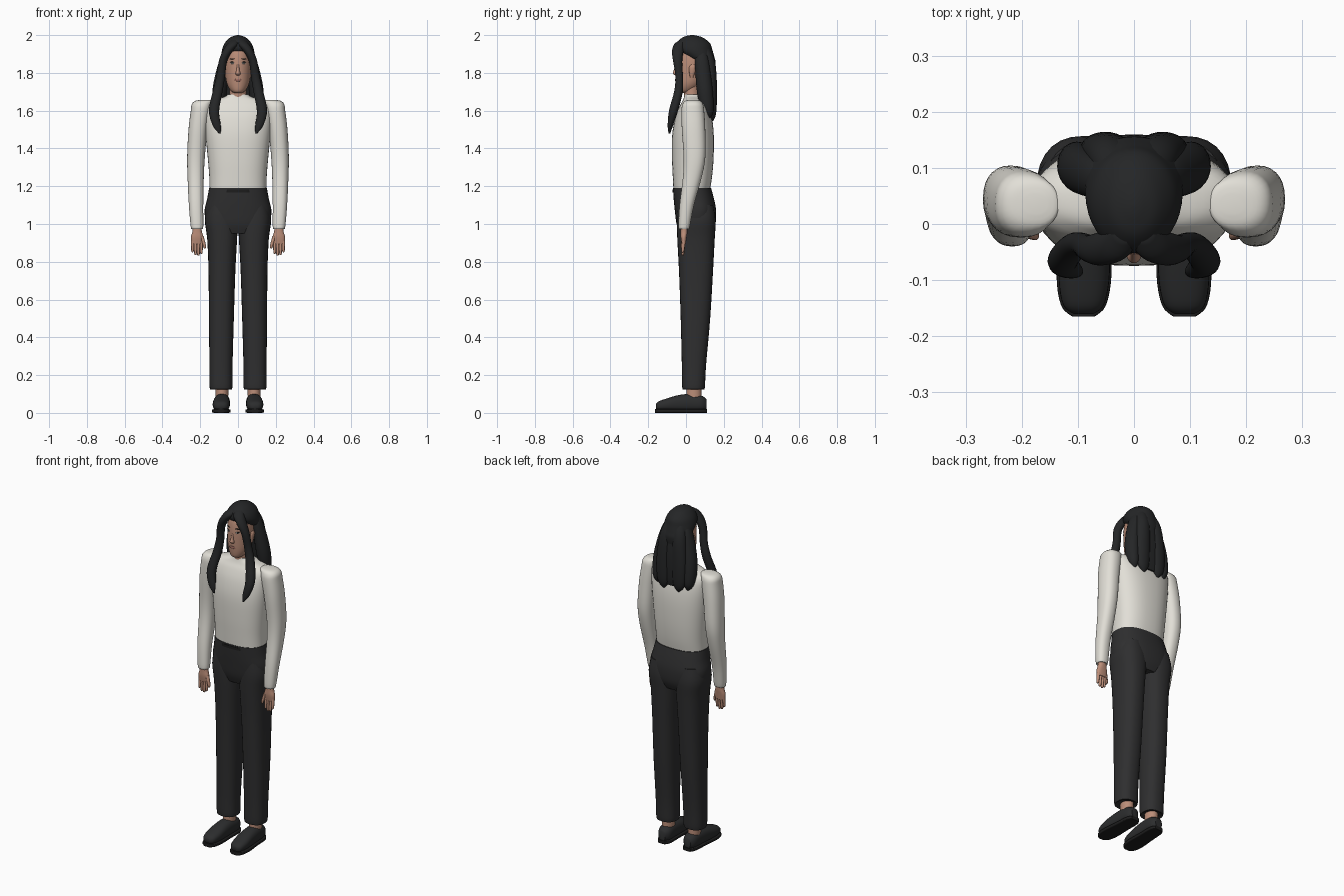
import bpy, math
from mathutils import Vector


def material(name, rgb):
    m = bpy.data.materials.new(name)
    m.diffuse_color = (*rgb, 1)
    return m


CREAM = material("cream knit", (0.76, 0.74, 0.68))
CHARCOAL = material("charcoal cloth", (0.028, 0.028, 0.029))
BELT = material("belt black", (0.012, 0.012, 0.012))
HAIR = material("black hair", (0.018, 0.019, 0.020))
SHOE = material("shoe grey", (0.025, 0.026, 0.027))
SKIN = material("skin", (0.50, 0.27, 0.19))
LIP = material("lips", (0.34, 0.15, 0.12))
DARK = material("eye dark", (0.02, 0.015, 0.012))
WHITE = material("eye white", (0.7, 0.68, 0.65))


def smooth_rings(rings, steps):
    """Catmull-Rom curve through the ring values."""
    out = []
    for i in range(len(rings) - 1):
        p = [rings[min(max(i + k, 0), len(rings) - 1)] for k in (-1, 0, 1, 2)]
        for s in range(steps):
            t = s / steps
            out.append([0.5 * (2 * b + (c - a) * t + (2 * a - 5 * b + 4 * c - d) * t * t
                               + (3 * b - a - 3 * c + d) * t ** 3) for a, b, c, d in zip(*p)])
    return out + [list(rings[-1])]


def loft(name, rings, mat, power=2.0, axis="z", side=1, n=28, steps=4):
    """Closed tube; each ring is (level, centre 1, centre 2, radius 1, radius 2)."""
    verts, faces = [], []
    sections = smooth_rings(rings, steps)
    for lv, c1, c2, r1, r2 in sections:
        r1, r2 = max(r1, 0.001), max(r2, 0.001)
        for k in range(n):
            a = 2 * math.pi * k / n
            c, s = math.cos(a), math.sin(a)
            u = c1 + r1 * math.copysign(abs(c) ** (2 / power), c)
            v = c2 + r2 * math.copysign(abs(s) ** (2 / power), s)
            verts.append((side * u, v, lv) if axis == "z" else (side * u, lv, v))
    for i in range(len(sections) - 1):
        for k in range(n):
            j = (k + 1) % n
            faces.append((i * n + k, i * n + j, (i + 1) * n + j, (i + 1) * n + k))
    faces += [tuple(range(n)), tuple(range(len(verts) - n, len(verts)))]
    me = bpy.data.meshes.new(name)
    me.from_pydata(verts, [], faces)
    ob = bpy.data.objects.new(name, me)
    bpy.context.collection.objects.link(ob)
    me.materials.append(mat)
    bpy.ops.object.select_all(action="DESELECT")
    bpy.context.view_layer.objects.active = ob
    ob.select_set(True)
    bpy.ops.object.mode_set(mode="EDIT")
    bpy.ops.mesh.select_all(action="SELECT")
    bpy.ops.mesh.normals_make_consistent(inside=False)
    bpy.ops.object.mode_set(mode="OBJECT")
    bpy.ops.object.shade_smooth_by_angle(angle=math.radians(50))
    return ob


# Sweater body, collar and neck
loft("sweater", [(1.175, 0, 0.030, 0.150, 0.096), (1.25, 0, 0.034, 0.152, 0.104),
                 (1.35, 0, 0.036, 0.160, 0.110), (1.47, 0, 0.037, 0.172, 0.110),
                 (1.56, 0, 0.040, 0.180, 0.098), (1.62, 0, 0.042, 0.180, 0.078),
                 (1.652, 0, 0.042, 0.140, 0.060), (1.672, 0, 0.040, 0.075, 0.050),
                 (1.685, 0, 0.038, 0.055, 0.045)], CREAM, 2.4, n=40)
loft("neck", [(1.64, 0, 0.037, 0.048, 0.043), (1.70, 0, 0.030, 0.045, 0.042),
              (1.78, 0, 0.032, 0.046, 0.045)], SKIN)

# Trouser seat and waistband
loft("trouser_seat", [(0.95, 0, 0.052, 0.150, 0.085), (1.00, 0, 0.053, 0.168, 0.103),
                      (1.07, 0, 0.050, 0.177, 0.109), (1.13, 0, 0.042, 0.164, 0.107),
                      (1.19, 0, 0.032, 0.153, 0.101)], CHARCOAL, 2.4, n=40)
loft("belt", [(1.166, 0, 0.030, 0.085, 0.101), (1.182, 0, 0.030, 0.085, 0.101)], BELT, 4, steps=1)

for tag, s in (("right", 1), ("left", -1)):
    # Trouser leg, ankle and shoe
    loft(tag + "_trouser_leg", [(0.128, 0.090, 0.040, 0.052, 0.052), (0.135, 0.090, 0.040, 0.060, 0.060),
                                (0.25, 0.090, 0.042, 0.061, 0.064), (0.50, 0.088, 0.050, 0.066, 0.078),
                                (0.75, 0.085, 0.053, 0.071, 0.090), (0.92, 0.084, 0.053, 0.079, 0.099),
                                (1.02, 0.088, 0.054, 0.087, 0.103), (1.10, 0.090, 0.050, 0.070, 0.095)],
         CHARCOAL, 2.4, side=s)
    loft(tag + "_ankle", [(0.05, 0.085, 0.042, 0.033, 0.040), (0.16, 0.085, 0.042, 0.034, 0.040)], SKIN, side=s)
    loft(tag + "_shoe", [(-0.160, 0.090, 0.034, 0.018, 0.012), (-0.145, 0.090, 0.037, 0.036, 0.024),
                         (-0.10, 0.089, 0.043, 0.045, 0.034), (-0.04, 0.087, 0.050, 0.044, 0.044),
                         (0.02, 0.085, 0.053, 0.042, 0.047), (0.08, 0.083, 0.050, 0.039, 0.042),
                         (0.108, 0.083, 0.045, 0.022, 0.028)], SHOE, 2.4, "y", s)
    loft(tag + "_sole", [(-0.165, 0.090, 0.010, 0.020, 0.010), (-0.145, 0.090, 0.010, 0.040, 0.010),
                         (-0.09, 0.089, 0.010, 0.049, 0.010), (0.0, 0.086, 0.010, 0.044, 0.010),
                         (0.08, 0.083, 0.010, 0.041, 0.010), (0.111, 0.083, 0.010, 0.024, 0.010)],
         BELT, 6, "y", s)

    # Sleeve
    loft(tag + "_sleeve", [(0.975, 0.217, -0.010, 0.026, 0.024), (0.985, 0.217, -0.010, 0.033, 0.030),
                           (1.10, 0.222, 0.004, 0.038, 0.038), (1.25, 0.224, 0.034, 0.043, 0.050),
                           (1.36, 0.222, 0.045, 0.047, 0.058), (1.50, 0.212, 0.040, 0.050, 0.062),
                           (1.60, 0.198, 0.036, 0.052, 0.060), (1.635, 0.192, 0.036, 0.052, 0.054),
                           (1.652, 0.180, 0.036, 0.046, 0.040), (1.657, 0.175, 0.036, 0.020, 0.018)],
         CREAM, 2.3, side=s)

    # Hand with four fingers and a thumb
    loft(tag + "_palm", [(0.895, 0.217, -0.012, 0.030, 0.011), (0.93, 0.216, -0.012, 0.033, 0.016),
                         (0.96, 0.216, -0.010, 0.025, 0.018), (1.0, 0.217, -0.010, 0.022, 0.018)],
         SKIN, 2.4, side=s)
    for i, tip in enumerate((0.842, 0.832, 0.835, 0.850)):
        x = 0.194 + i * 0.0155
        loft(f"{tag}_finger_{i + 1}", [(tip, x, -0.018, 0.003, 0.004), (tip + 0.010, x, -0.017, 0.007, 0.008),
                                       (0.91, x, -0.012, 0.008, 0.010)], SKIN, side=s, n=10, steps=3)
    loft(tag + "_thumb", [(0.870, 0.176, -0.022, 0.004, 0.005), (0.885, 0.177, -0.020, 0.008, 0.009),
                          (0.935, 0.192, -0.014, 0.010, 0.011)], SKIN, side=s, n=10, steps=3)

    # Ear
    loft(tag + "_ear", [(1.775, 0.066, 0.030, 0.006, 0.008), (1.80, 0.069, 0.032, 0.009, 0.015),
                        (1.83, 0.071, 0.035, 0.009, 0.018), (1.845, 0.070, 0.036, 0.004, 0.008)],
         SKIN, side=s, n=12)

    # Long front lock sweeping from the parting down to the chest
    loft(tag + "_front_lock", [(1.478, 0.096, -0.088, 0.004, 0.004), (1.52, 0.112, -0.083, 0.021, 0.014),
                               (1.60, 0.127, -0.066, 0.027, 0.024), (1.70, 0.108, -0.040, 0.026, 0.023),
                               (1.78, 0.092, -0.036, 0.023, 0.020), (1.86, 0.080, -0.044, 0.022, 0.024),
                               (1.91, 0.058, -0.044, 0.026, 0.030), (1.95, 0.030, -0.034, 0.030, 0.030),
                               (1.975, 0.016, -0.010, 0.020, 0.022)], HAIR, side=s)
    # Thick lock behind the ear
    loft(tag + "_rear_lock", [(1.56, 0.098, 0.118, 0.010, 0.010), (1.60, 0.102, 0.112, 0.030, 0.034),
                              (1.70, 0.098, 0.100, 0.038, 0.042), (1.80, 0.084, 0.090, 0.034, 0.040),
                              (1.88, 0.068, 0.082, 0.025, 0.035), (1.93, 0.050, 0.075, 0.018, 0.025)],
         HAIR, side=s)
    # Strand hanging on the back
    loft(tag + "_back_strand", [(1.545, 0.048, 0.138, 0.006, 0.006), (1.59, 0.052, 0.138, 0.036, 0.022),
                                (1.72, 0.050, 0.134, 0.044, 0.030), (1.86, 0.040, 0.118, 0.040, 0.036),
                                (1.94, 0.028, 0.085, 0.030, 0.035)], HAIR, side=s)

# Head and nose
head = loft("head", [(1.693, 0, -0.010, 0.018, 0.022), (1.705, 0, 0.000, 0.038, 0.045),
                     (1.74, 0, 0.015, 0.058, 0.066), (1.79, 0, 0.026, 0.067, 0.080),
                     (1.86, 0, 0.034, 0.071, 0.088), (1.92, 0, 0.038, 0.064, 0.082),
                     (1.965, 0, 0.038, 0.040, 0.052), (1.985, 0, 0.038, 0.010, 0.014)], SKIN, n=40)
loft("nose", [(1.785, 0, -0.048, 0.008, 0.008), (1.797, 0, -0.055, 0.013, 0.015),
              (1.815, 0, -0.054, 0.008, 0.011), (1.85, 0, -0.048, 0.006, 0.006)], SKIN, n=14)

# Hair crown and the mass of hair behind the head
loft("hair_crown", [(1.80, 0, 0.104, 0.070, 0.045), (1.855, 0, 0.100, 0.084, 0.056),
                    (1.885, 0, 0.072, 0.087, 0.078), (1.92, 0, 0.046, 0.085, 0.094),
                    (1.955, 0, 0.040, 0.072, 0.088), (1.985, 0, 0.035, 0.045, 0.058),
                    (1.997, 0, 0.033, 0.018, 0.025), (2.0, 0, 0.033, 0.002, 0.002)], HAIR, n=40)
loft("back_hair", [(1.57, 0, 0.132, 0.060, 0.012), (1.62, 0, 0.130, 0.095, 0.022),
                   (1.75, 0, 0.118, 0.090, 0.038), (1.88, 0, 0.095, 0.078, 0.052)], HAIR)

# Painted face: thin discs set on the skin
bpy.context.view_layer.update()


def face_disc(name, x, z, rx, rz, mat, lift=0.001, tilt=0.0):
    hit, loc, nor, _ = head.ray_cast(Vector((x, -1, z)), Vector((0, 1, 0)))
    bpy.ops.mesh.primitive_uv_sphere_add(segments=16, ring_count=8, location=loc + nor * lift)
    ob = bpy.context.object
    ob.name = name
    ob.scale = (rx, 0.003, rz)
    ob.rotation_euler = (0, tilt, math.atan2(nor.x, -nor.y))
    ob.data.materials.append(mat)
    bpy.ops.object.shade_smooth()


for tag, s in (("right", 1), ("left", -1)):
    face_disc(tag + "_eye", s * 0.030, 1.852, 0.011, 0.005, WHITE)
    face_disc(tag + "_iris", s * 0.030, 1.852, 0.005, 0.005, DARK, 0.002)
    face_disc(tag + "_lash", s * 0.030, 1.857, 0.013, 0.0022, DARK, 0.002)
    face_disc(tag + "_brow", s * 0.031, 1.874, 0.015, 0.003, DARK, 0.001, s * 0.1)
face_disc("lips", 0, 1.762, 0.020, 0.007, LIP, 0.002)
